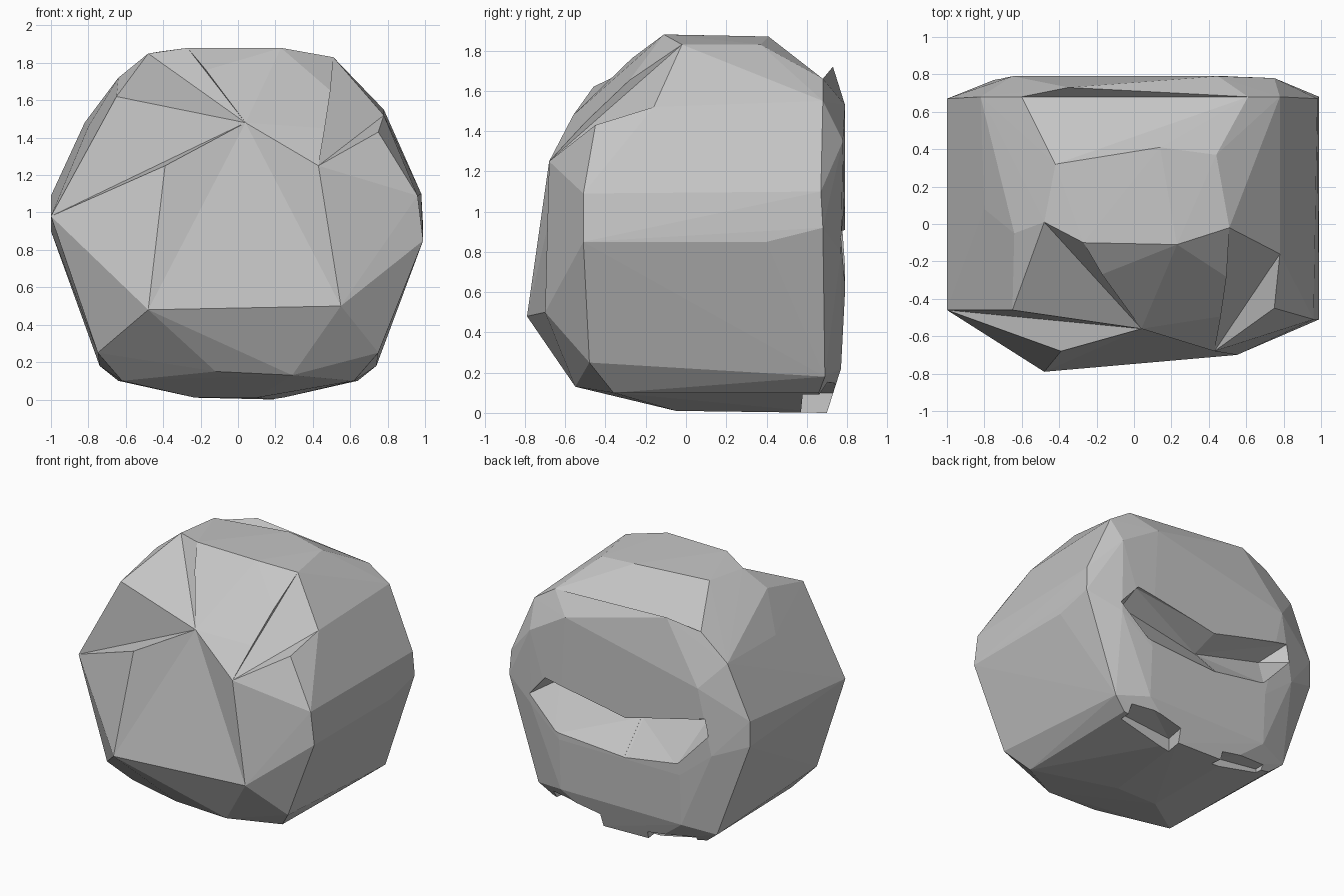
import bpy
import bmesh
from mathutils import Vector

cube = bpy.data.objects.get("Cube")
if cube:
    bpy.data.objects.remove(cube, do_unlink=True)

stone = bpy.data.materials.new("grey stone")
stone.use_nodes = True
stone_colour = (.56, .56, .56, 1)
stone.diffuse_color = stone_colour
stone.node_tree.nodes["Principled BSDF"].inputs["Base Color"].default_value = stone_colour


def hull_object(name, points):
    """Wrap a convex faceted skin around a few corner points."""
    bm = bmesh.new()
    for point in points:
        bm.verts.new(point)
    result = bmesh.ops.convex_hull(bm, input=bm.verts[:])
    loose = set(result["geom_interior"]) | set(result["geom_unused"])
    bmesh.ops.delete(bm, geom=[g for g in loose if isinstance(g, bmesh.types.BMVert)], context="VERTS")
    bmesh.ops.recalc_face_normals(bm, faces=bm.faces[:])
    mesh = bpy.data.meshes.new(name)
    bm.to_mesh(mesh)
    bm.free()
    mesh.materials.append(stone)
    part = bpy.data.objects.new(name, mesh)
    bpy.context.collection.objects.link(part)
    return part


def carve(target, name, inner, outer, push):
    """Cut a faceted notch: inner corners stay, outer corners are swept out."""
    push = Vector(push)
    swept = [Vector(p) + push for p in outer]
    cutter = hull_object(name, list(inner) + list(outer) + swept)
    cutter.hide_render = True
    cutter.hide_viewport = True
    cutter.display_type = "WIRE"
    cut = target.modifiers.new(name, "BOOLEAN")
    cut.operation = "DIFFERENCE"
    cut.solver = "EXACT"
    cut.object = cutter


# Named corners shared by the body and the front ledges
brow = (.04, -.56, 1.48)
left_cheek = (.43, -.68, 1.25)
right_cheek = (-.39, -.68, 1.25)
right_chin = (-.48, -.79, .48)
left_chin = (.55, -.7, .5)
right_corner = (-1, -.46, .98)
right_shoulder = (-.65, -.46, 1.62)
left_shoulder = (.78, -.16, 1.52)
left_edge = (.75, -.45, 1.43)
crown_left = (.51, -.02, 1.83)
crown_right = (-.48, .01, 1.85)
crown_front = (-.27, -.1, 1.88)
crown_rim = (-.35, .73, 1.72)

front = [brow, left_cheek, right_cheek, right_corner, right_shoulder,
         left_shoulder, left_edge, right_chin, left_chin,
         (.99, -.51, .85), (.96, -.51, 1.09)]

# Slope at the top back, and the crown around it
slope = [(.61, .68, 1.66), (.14, .41, 1.87), (-.42, .32, 1.86), (-.6, .68, 1.66)]
crown = slope + [crown_left, crown_right, crown_front, crown_rim,
                 (.23, -.11, 1.88), (.44, .37, 1.83), (-.64, -.05, 1.72)]

sides = [(.99, .4, .85), (.99, .68, .92), (.98, .67, 1.1), (.78, .68, 1.55),
         (-1, .67, .9), (-1, .67, 1.09), (-.82, .68, 1.48), (-.8, .08, 1.46)]

# Underside and lower back are close to symmetric
base = [(-.12, -.56, .15), (.29, -.55, .13), (-.23, -.05, .01), (.1, -.05, .01),
        (-.23, .7, .01), (.2, .7, 0)]
back = [(.45, .79, 1.53), (.75, .78, 1.35), (-.65, .79, 1.29)]
for side in (-1, 1):
    base += [(side * .75, -.48, .25), (side * .62, -.36, .1),
             (side * .64, .66, .1), (side * .74, .69, .18)]
    back += [(side * .5, .77, .22), (side * .5, .79, .6), (side * .75, .77, .8)]

rock = hull_object("rock", front + crown + sides + base + back)

# Stepped ledges and shallow hollows on the front
carve(rock, "right_ledge_cutter", [right_corner, brow],
      [right_shoulder, right_cheek], (-.03, -.1, .06))
carve(rock, "left_ledge_cutter", [left_cheek, left_shoulder],
      [crown_left, left_edge], (.04, -.1, .08))
carve(rock, "front_hollow_cutter", [right_chin, left_chin, brow],
      [left_cheek, right_cheek], (0, -.2, 0))
carve(rock, "shoulder_hollow_cutter", [crown_right, brow],
      [right_shoulder, crown_front], (-.03, -.1, .1))

# Sloped notch behind the crown
carve(rock, "crown_notch_cutter", [], slope + [crown_rim], (0, 0, .3))

# Curved undercut groove across the back, in two halves that meet mid-way
carve(rock, "left_groove_cutter", [(-.06, .58, .84), (.62, .6, .95)],
      [(-.06, .8, .91), (.62, .76, 1.03), (.76, .77, .87),
       (.53, .8, .64), (-.06, .8, .6)], (0, .3, 0))
carve(rock, "right_groove_cutter", [(-.04, .58, .84), (-.6, .6, .97)],
      [(-.04, .8, .91), (-.7, .77, 1.07), (-.73, .78, .94),
       (-.48, .8, .67), (-.04, .8, .6)], (0, .3, 0))

# Shallow gaps under the back that leave three feet
carve(rock, "left_gap_cutter", [], [(.17, .57, .1), (.6, .58, .13),
      (.62, .85, .18), (.22, .85, .1)], (0, 0, -.3))
carve(rock, "right_gap_cutter", [], [(-.17, .62, .06), (-.56, .62, .11),
      (-.58, .85, .13), (-.2, .85, .07)], (0, 0, -.3))

# Bake the cuts and keep the facets flat
bpy.context.view_layer.update()
evaluated = rock.evaluated_get(bpy.context.evaluated_depsgraph_get())
carved = bpy.data.meshes.new_from_object(evaluated)
rock.modifiers.clear()
rock.data = carved
carved.materials.clear()
carved.materials.append(stone)
for face in carved.polygons:
    face.use_smooth = False
    face.material_index = 0
for helper in [o for o in bpy.data.objects if o.name.endswith("_cutter")]:
    bpy.data.objects.remove(helper, do_unlink=True)
